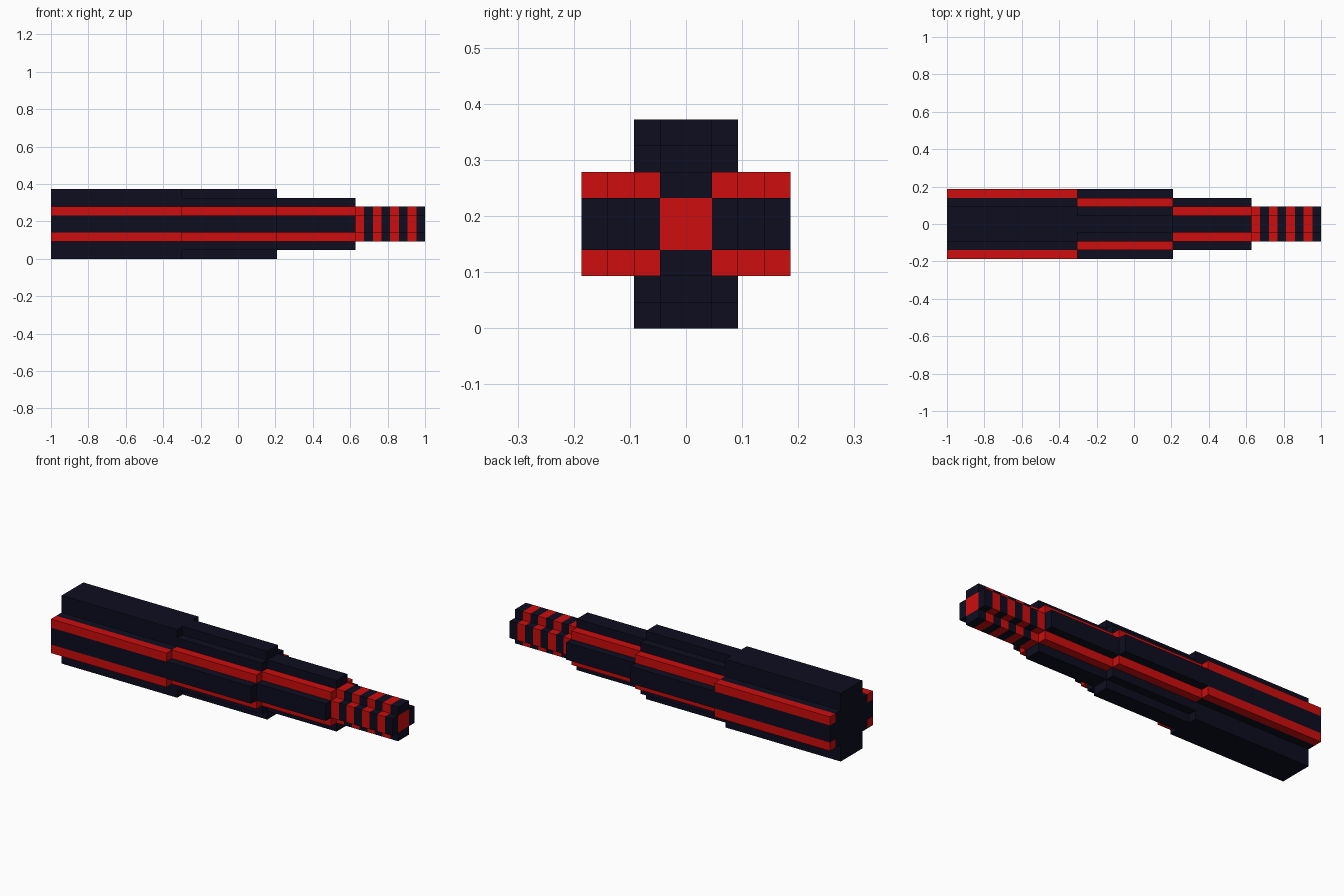
import bpy, bmesh

if "Cube" in bpy.data.objects:
    bpy.data.objects.remove(bpy.data.objects["Cube"])

U = 2 / 43            # edge of one block; the model is 43 blocks long


def material(name, rgb):
    m = bpy.data.materials.new(name)
    m.diffuse_color = (*rgb, 1)
    m.use_nodes = True
    m.node_tree.nodes["Principled BSDF"].inputs["Base Color"].default_value = m.diffuse_color
    return m


MATS = [material("dark navy", (0.004, 0.004, 0.014)),
        material("bright red", (0.61, 0.004, 0.004))]

# Each part: name, first block, end block, half height per step away from the
# centre line, and a rule for which blocks are red (a, b = steps in y and z)
PARTS = [
    ("rear_barrel", 0, 15, [4, 4, 2, 2], lambda i, a, b: a == 3 and b == 1),
    ("middle_barrel", 15, 26, [4, 3, 2, 1], lambda i, a, b: a == 2 and b == 1),
    ("front_barrel", 26, 35, [3, 2, 1], lambda i, a, b: a == 1 and b == 1),
    ("striped_tip", 35, 43, [2, 1],
     lambda i, a, b: (i - 35) % 2 == 0 or (a == 0 and b == 0 and i == 42)),
]


def step(k):
    return k if k >= 0 else -1 - k


def part_at(i):
    return next((p for p in PARTS if p[1] <= i < p[2]), None)


def filled(i, j, k):
    p = part_at(i)
    return bool(p) and step(j) < len(p[3]) and step(k) < p[3][step(j)]


def add_face(bm, cell, axis, side, mat):
    # one outer square of a block, wound to face outwards
    u, v = (axis + 1) % 3, (axis + 2) % 3
    corners = [(0, 0), (1, 0), (1, 1), (0, 1)]
    if side < 0:
        corners.reverse()
    verts = []
    for cu, cv in corners:
        c = list(cell)
        c[axis] += side > 0
        c[u] += cu
        c[v] += cv
        verts.append(bm.verts.new((c[0] * U - 1, c[1] * U, (c[2] + 4) * U)))
    bm.faces.new(verts).material_index = mat


# Build only the exposed skin of each part
for name, start, end, heights, is_red in PARTS:
    bm = bmesh.new()
    for i in range(start, end):
        for j in range(-4, 4):
            for k in range(-4, 4):
                if not filled(i, j, k):
                    continue
                mat = int(is_red(i, step(j), step(k)))
                for axis in range(3):
                    for side in (-1, 1):
                        n = [i, j, k]
                        n[axis] += side
                        if not filled(*n):
                            add_face(bm, (i, j, k), axis, side, mat)
    bmesh.ops.remove_doubles(bm, verts=bm.verts[:], dist=U * 0.01)
    mesh = bpy.data.meshes.new(name)
    for m in MATS:
        mesh.materials.append(m)
    bm.to_mesh(mesh)
    bm.free()
    bpy.context.collection.objects.link(bpy.data.objects.new(name, mesh))
